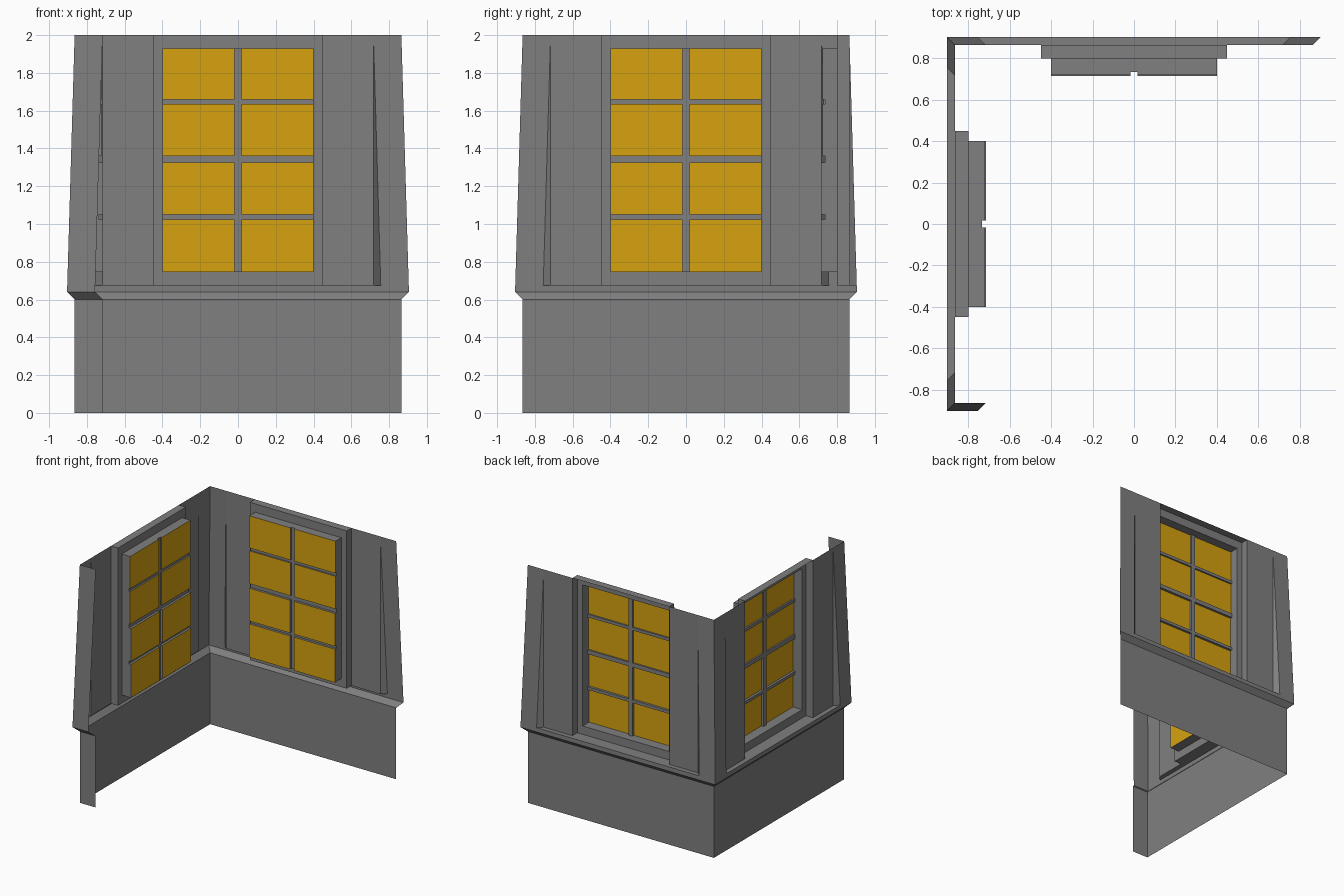
import bpy, bmesh, math
from mathutils import Matrix

if "Cube" in bpy.data.objects:
    bpy.data.objects.remove(bpy.data.objects["Cube"])


def material(name, rgb):
    m = bpy.data.materials.new(name)
    m.use_nodes = True
    m.diffuse_color = (*rgb, 1)
    m.node_tree.nodes["Principled BSDF"].inputs["Base Color"].default_value = (*rgb, 1)
    return m


GREY = material("wall_grey", (0.215, 0.215, 0.215))
GOLD = material("window_gold", (0.68, 0.36, 0.005))

# Main levels: flare start, flare edge, window ledge, top
Z_BASE, Z_FLARE, Z_LEDGE, Z_TOP = 0.6, 0.64, 0.675, 2.0
IN, OUT = 0.865, 0.905      # distance of wall planes from the centre
PILLAR = 0.148              # corner pillar width


def lean(z):
    """Distance of the leaning outer plane at height z."""
    return OUT + (IN - OUT) * (z - Z_FLARE) / (Z_TOP - Z_FLARE)


def sheet(name, faces, angle, mirror=False):
    """Open sheet facing local +y; faces are (points, material index)."""
    bm = bmesh.new()
    sides = (1, -1) if mirror else (1,)
    for s in sides:
        for pts, mat in faces:
            f = bm.faces.new([bm.verts.new((s * x, y, z)) for x, y, z in pts])
            f.material_index = mat
    bmesh.ops.remove_doubles(bm, verts=bm.verts, dist=1e-5)
    bmesh.ops.recalc_face_normals(bm, faces=bm.faces)
    # Make each separate side face outwards
    for s in sides:
        half = [f for f in bm.faces if not mirror or f.calc_center_median().x * s > 0]
        if sum(f.normal.y * f.calc_area() for f in half) < 0:
            bmesh.ops.reverse_faces(bm, faces=half)
    bm.transform(Matrix.Rotation(angle, 4, 'Z'))
    me = bpy.data.meshes.new(name)
    bm.to_mesh(me)
    bm.free()
    me.materials.append(GREY)
    me.materials.append(GOLD)
    bpy.context.collection.objects.link(bpy.data.objects.new(name, me))


def band(x0, x1, y0, z0, x2, x3, y1, z1):
    """Quad from a lower edge to an upper edge."""
    return [(x0, y0, z0), (x1, y0, z0), (x3, y1, z1), (x2, y1, z1)], 0


# Window relief grid
XS = [-IN + PILLAR, -0.45, -0.4, -0.018, 0.018, 0.4, 0.45, IN - PILLAR]
ZS = [Z_LEDGE, 0.745, 1.025, 1.05, 1.325, 1.36, 1.635, 1.66, 1.93, Z_TOP]
NX, NZ = len(XS) - 1, len(ZS) - 1


def cell(i, j):
    """Depth and material of one cell of the window relief."""
    if not (1 <= i <= NX - 2 and 0 <= j < NZ):
        return IN, 0                        # plain wall
    if i in (1, NX - 2) or j in (0, NZ - 1):
        return 0.80, 0                      # outer frame
    if i == 3 or j in (2, 4, 6):
        return 0.735, 0                     # glazing bars
    return (0.722 if j > 4 else 0.715), 1   # upper and lower sash panes


def window_faces():
    faces = []
    for i in range(NX):
        for j in range(NZ):
            d, mat = cell(i, j)
            x0, x1, z0, z1 = XS[i], XS[i + 1], ZS[j], ZS[j + 1]
            faces.append(([(x0, d, z0), (x1, d, z0), (x1, d, z1), (x0, d, z1)], mat))
    # Steps between neighbouring cells of unequal depth
    for i in range(NX + 1):
        for j in range(NZ + 1):
            a = cell(i, j)[0]
            b, c = cell(i - 1, j)[0], cell(i, j - 1)[0]
            if j < NZ and a != b:
                x, z0, z1 = XS[i], ZS[j], ZS[j + 1]
                faces.append(([(x, a, z0), (x, b, z0), (x, b, z1), (x, a, z1)], 0))
            if i < NX and a != c:
                z, x0, x1 = ZS[j], XS[i], XS[i + 1]
                faces.append(([(x0, a, z), (x0, c, z), (x1, c, z), (x1, a, z)], 0))
    return faces


def wall(side, angle):
    o = lean(Z_LEDGE)
    p, pt = o - PILLAR, IN - PILLAR
    sheet(side + "_base_wall", [band(-IN, IN, IN, 0, -IN, IN, IN, Z_BASE)], angle)
    # Flared moulding with the window ledge on top
    sheet(side + "_sill", [
        band(-IN, IN, IN, Z_BASE, -OUT, OUT, OUT, Z_FLARE),
        band(-OUT, OUT, OUT, Z_FLARE, -o, o, o, Z_LEDGE),
        band(-p, p, o, Z_LEDGE, -pt, pt, IN, Z_LEDGE)], angle)
    # Leaning corner pillars with their wedge shaped cheeks
    sheet(side + "_pillars", [
        band(p, o, o, Z_LEDGE, pt, IN, IN, Z_TOP),
        ([(p, o, Z_LEDGE), (pt, IN, Z_LEDGE), (pt, IN, Z_TOP)], 0)], angle, True)
    sheet(side + "_window_panel", window_faces(), angle)


wall("back", 0)
wall("right", math.pi / 2)

# Short return around the front right corner
e = IN - PILLAR
sheet("front_return", [
    band(e, IN, IN, 0, e, IN, IN, Z_BASE),
    band(e, IN, IN, Z_BASE, OUT - PILLAR, OUT, OUT, Z_FLARE),
    band(OUT - PILLAR, OUT, OUT, Z_FLARE, e, IN, IN, Z_TOP)], math.pi)
